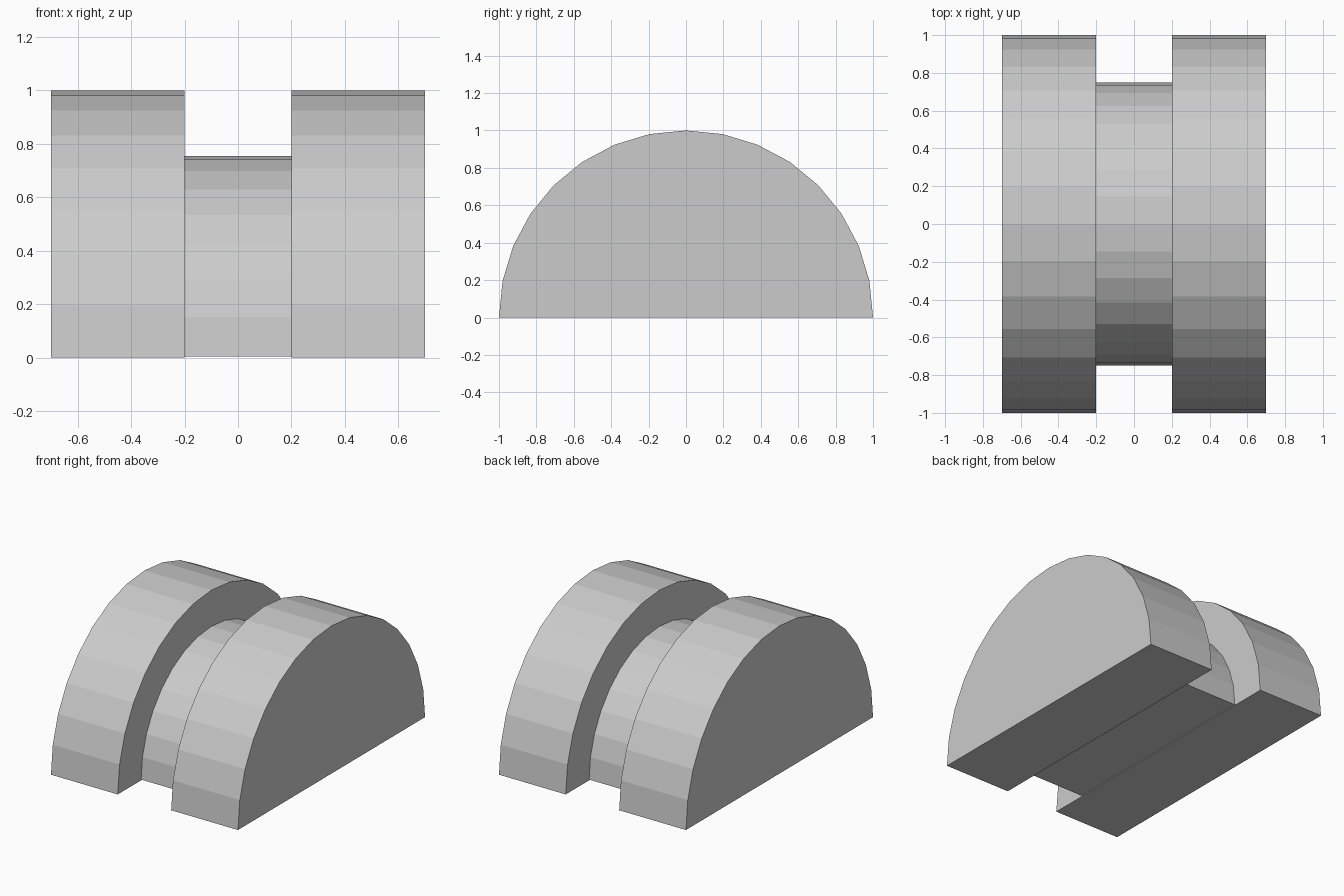
import bpy, bmesh
from math import sin, cos, pi

if "Cube" in bpy.data.objects:
    bpy.data.objects.remove(bpy.data.objects["Cube"])

SEGMENTS = 16  # flat facets over the half circle


def half_cylinder(name, radius, x0, x1, z):
    """Half disc in the y-z plane, extruded along x."""
    bm = bmesh.new()
    arc = [pi * i / SEGMENTS for i in range(SEGMENTS + 1)]
    verts = [bm.verts.new((x0, radius * cos(a), z + radius * sin(a))) for a in arc]
    face = bm.faces.new(verts)
    ext = bmesh.ops.extrude_face_region(bm, geom=[face], use_keep_orig=True)
    moved = [v for v in ext["geom"] if isinstance(v, bmesh.types.BMVert)]
    bmesh.ops.translate(bm, verts=moved, vec=(x1 - x0, 0, 0))
    bmesh.ops.recalc_face_normals(bm, faces=bm.faces[:])
    mesh = bpy.data.meshes.new(name)
    bm.to_mesh(mesh)
    bm.free()
    obj = bpy.data.objects.new(name, mesh)
    bpy.context.collection.objects.link(obj)
    return obj


# Two large outer half discs
half_cylinder("left_flange", 1.0, -0.7, -0.2, 0)
half_cylinder("right_flange", 1.0, 0.2, 0.7, 0)

# Smaller core joining them, set slightly above the base
half_cylinder("groove_core", 0.75, -0.2, 0.2, 0.005)
